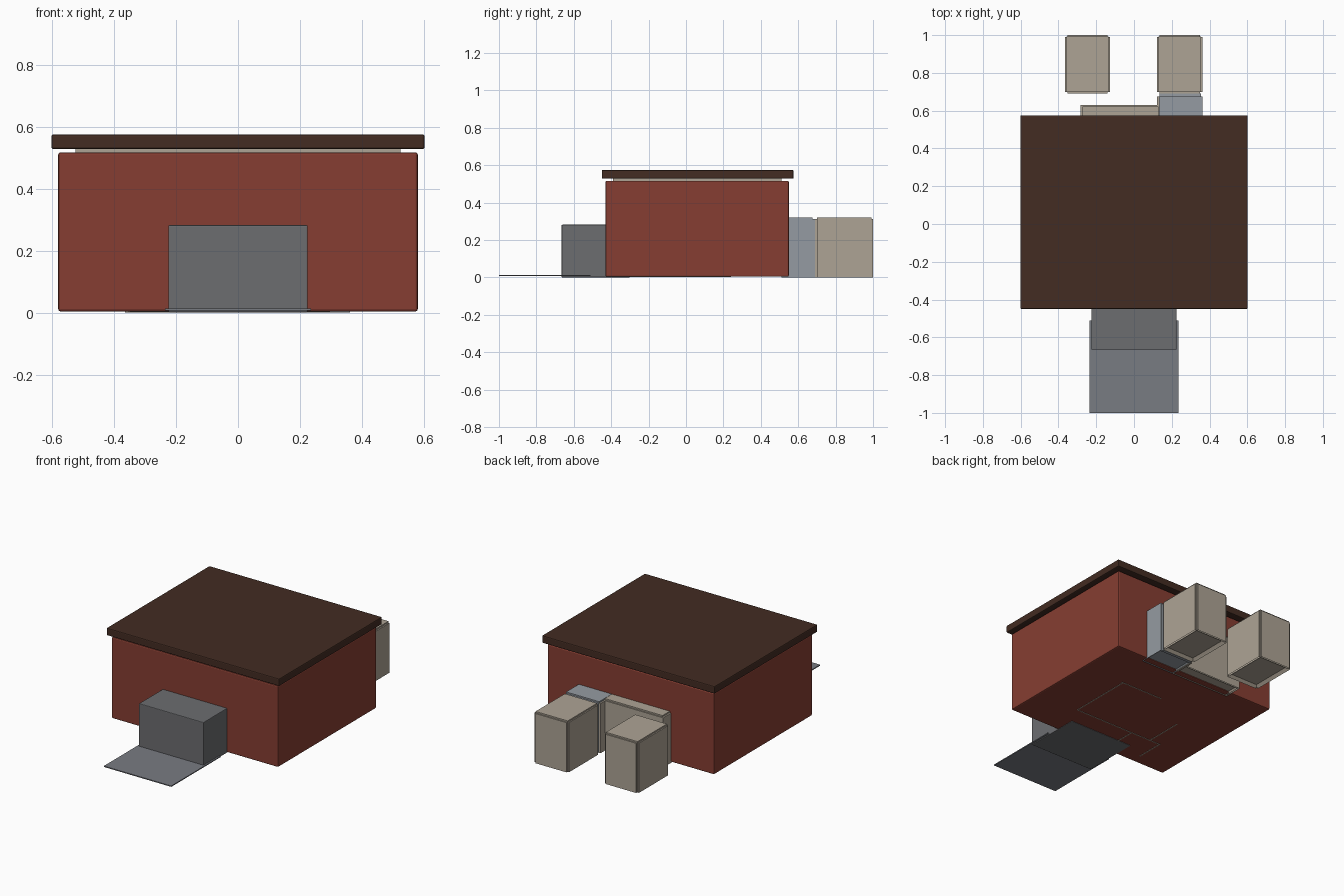
import bpy, bmesh

if "Cube" in bpy.data.objects:
    bpy.data.objects.remove(bpy.data.objects["Cube"])


def material(name, rgb):
    m = bpy.data.materials.new(name)
    m.diffuse_color = (*rgb, 1)
    m.use_nodes = True
    m.node_tree.nodes["Principled BSDF"].inputs["Base Color"].default_value = m.diffuse_color
    return m


RED = material("red_wall", (0.24, 0.048, 0.032))
BROWN = material("roof_brown", (0.056, 0.025, 0.016))
BEIGE = material("beige", (0.42, 0.37, 0.30))
GREY = material("garage_grey", (0.15, 0.153, 0.163))
DRIVE = material("drive_grey", (0.19, 0.20, 0.225))
BLUE = material("light_grey", (0.30, 0.33, 0.36))


def box(name, x, y, z, mat, bevel=0.0, recess=0.0, rim=0.012):
    """Box from (min, max) ranges; optional recessed underside."""
    bm = bmesh.new()
    bmesh.ops.create_cube(bm, size=1)
    for v in bm.verts:
        v.co = [r[0] + (c + 0.5) * (r[1] - r[0]) for c, r in zip(v.co, (x, y, z))]
    if recess:
        bottom = min(bm.faces, key=lambda f: f.calc_center_median().z)
        bmesh.ops.inset_region(bm, faces=[bottom], thickness=rim)
        for v in bottom.verts:
            v.co.z += recess
    bmesh.ops.recalc_face_normals(bm, faces=bm.faces)
    mesh = bpy.data.meshes.new(name)
    bm.to_mesh(mesh)
    bm.free()
    mesh.materials.append(mat)
    ob = bpy.data.objects.new(name, mesh)
    bpy.context.collection.objects.link(ob)
    if bevel:
        b = ob.modifiers.new("bevel", "BEVEL")
        b.width, b.segments = bevel, 2
    return ob


# main house: outer walls, inner wall core showing under the eaves, flat roof
box("house_walls", (-0.58, 0.58), (-0.43, 0.55), (0.004, 0.517), RED, 0.007)
box("inner_wall_core", (-0.525, 0.525), (-0.39, 0.51), (0.006, 0.535), BEIGE)
box("roof", (-0.602, 0.602), (-0.45, 0.575), (0.528, 0.575), BROWN, 0.006)

# front garage and driveway
box("garage", (-0.225, 0.225), (-0.665, -0.30), (0.001, 0.282), GREY, 0.004)
box("driveway", (-0.235, 0.235), (-1.0, -0.51), (0.007, 0.013), DRIVE)

# two rear rooms: core with a slightly lower wall sleeve on two sides
for side, x0, x1 in (("left", -0.365, -0.128), ("right", 0.122, 0.362)):
    box(f"{side}_rear_room", (x0 + 0.008, x1 - 0.008), (0.70, 0.992), (0, 0.322), BEIGE,
        recess=0.012)
    box(f"{side}_rear_room_side_walls", (x0, x1), (0.70, 0.99), (0, 0.313), BEIGE,
        recess=0.012, rim=0.016)
    box(f"{side}_rear_room_end_walls", (x0 + 0.012, x1 - 0.012), (0.69, 1.0), (0, 0.313),
        BEIGE, recess=0.012, rim=0.016)

# passage along the back wall and the grey link to the right room
box("rear_passage", (-0.272, 0.13), (0.51, 0.622), (0, 0.322), BEIGE, recess=0.01)
box("rear_passage_walls", (-0.282, 0.13), (0.51, 0.63), (0, 0.313), BEIGE, recess=0.01)
box("rear_link", (0.132, 0.362), (0.51, 0.676), (0, 0.322), BLUE, recess=0.01)
box("rear_link_side_wall", (0.122, 0.135), (0.55, 0.676), (0, 0.313), BEIGE)
box("rear_link_end_wall", (0.135, 0.355), (0.67, 0.69), (0, 0.313), BLUE)

# inner partition edges just showing through the floor
for i, (x, y) in enumerate((
        ((-0.01, 0.297), (0.234, 0.24)), ((0.28, 0.286), (-0.18, 0.237)),
        ((-0.35, 0.28), (-0.183, -0.177)), ((-0.136, -0.13), (-0.33, -0.18)),
        ((-0.276, -0.27), (-0.18, 0.07)), ((-0.35, -0.344), (-0.36, -0.18)))):
    box(f"partition_edge_{i + 1}", x, y, (0.002, 0.02), BEIGE)
